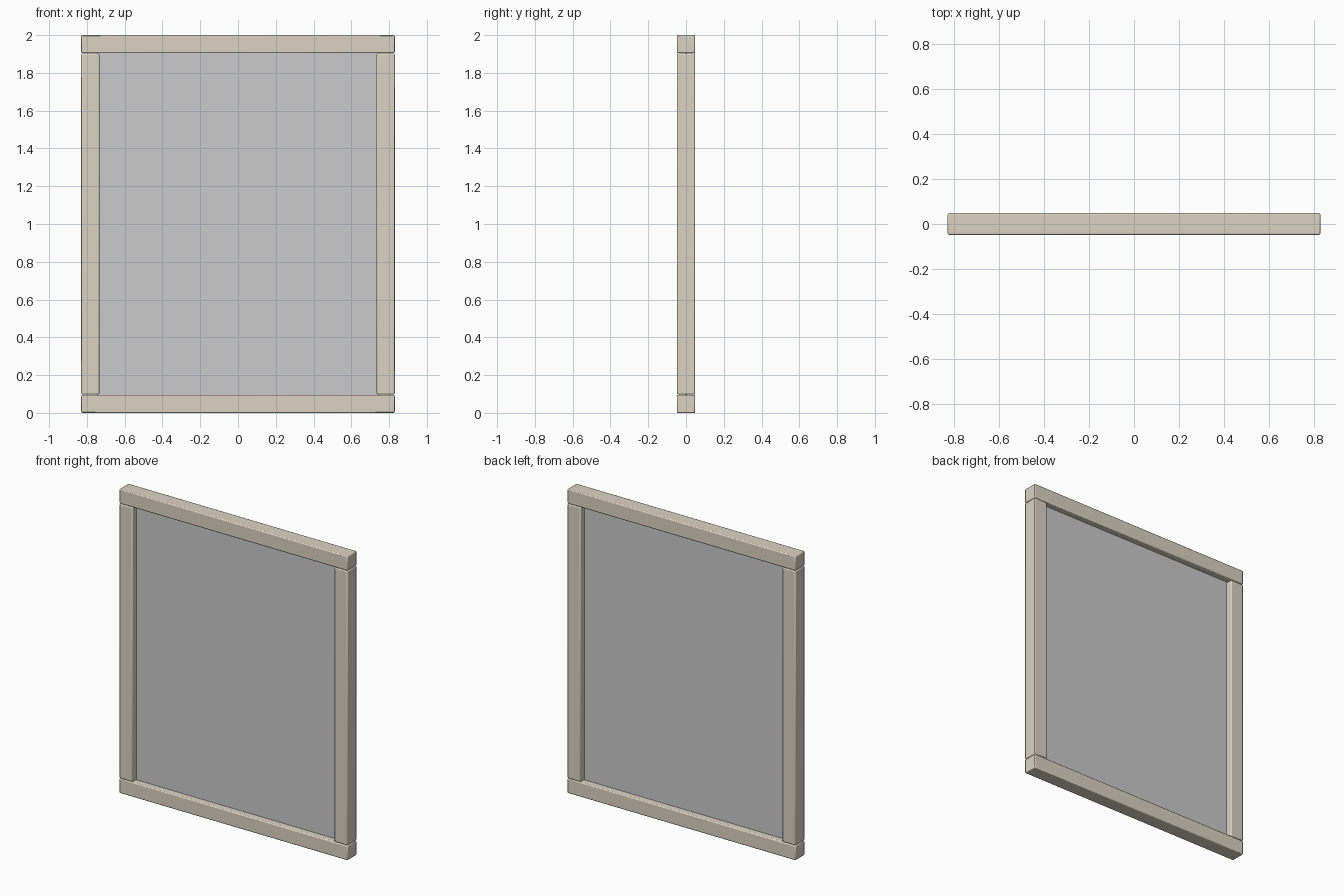
import bpy

if "Cube" in bpy.data.objects:
    bpy.data.objects.remove(bpy.data.objects["Cube"])

wood = bpy.data.materials.new("pale_wood")
wood.diffuse_color = (0.72, 0.65, 0.54, 1)
wood.use_nodes = True
wood.node_tree.nodes["Principled BSDF"].inputs["Base Color"].default_value = wood.diffuse_color

W, H, T = 0.83, 2.0, 0.096   # half width, height, beam thickness


def box(name, centre, size, bevel=0.0, mat=None):
    bpy.ops.mesh.primitive_cube_add(size=1, location=centre)
    ob = bpy.context.object
    ob.name = name
    ob.scale = size
    bpy.ops.object.transform_apply(location=False, rotation=False, scale=True)
    if bevel:
        mod = ob.modifiers.new("edge", 'BEVEL')
        mod.width = bevel
        mod.segments = 2
        bpy.ops.object.shade_smooth_by_angle()
    if mat:
        ob.data.materials.append(mat)
    return ob


# full-width rails at bottom and top
for name, z in (("bottom_rail", T / 2), ("top_rail", H - T / 2)):
    box(name, (0, 0, z), (2 * W, T, T), 0.006, wood)

# side posts between the rails
for name, s in (("left_post", -1), ("right_post", 1)):
    box(name, (s * (W - T / 2), 0, H / 2), (T, T, H - 2 * T - 0.004), 0.006, wood)

# thin infill panel, tucked slightly into the frame
box("panel", (0, 0, H / 2), (2 * (W - T) + 0.02, 0.01, H - 2 * T + 0.02))
